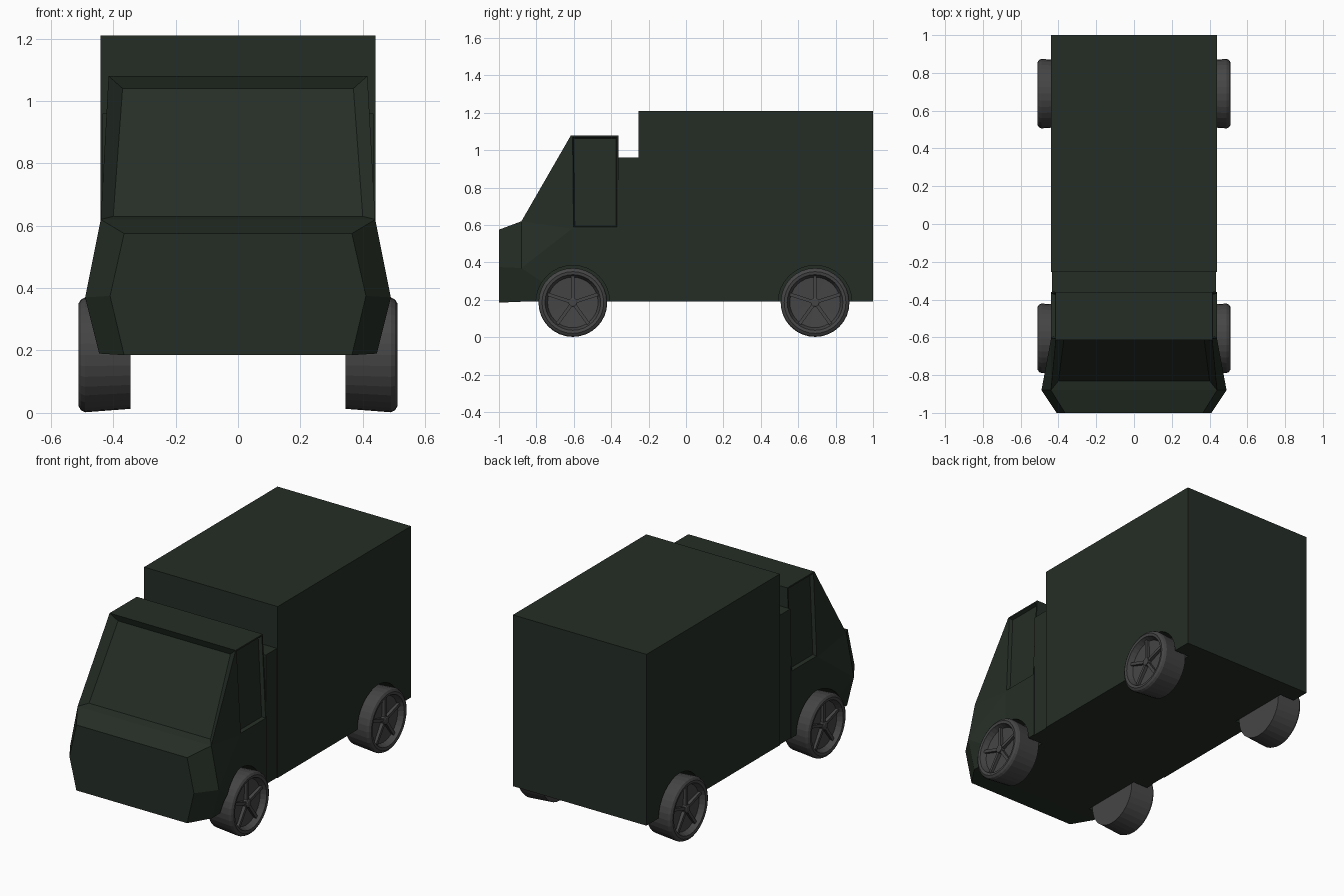
import bpy, bmesh, math
from mathutils import Matrix, Vector

if "Cube" in bpy.data.objects:
    bpy.data.objects.remove(bpy.data.objects["Cube"])


def material(name, rgb):
    m = bpy.data.materials.new(name)
    m.diffuse_color = (*rgb, 1)
    m.use_nodes = True
    m.node_tree.nodes["Principled BSDF"].inputs["Base Color"].default_value = m.diffuse_color
    return m


GREEN = material("dark green paint", (0.018, 0.027, 0.019))
GREY = material("dark grey wheel", (0.060, 0.060, 0.060))


def finish(bm, name, mat):
    bmesh.ops.recalc_face_normals(bm, faces=bm.faces)
    me = bpy.data.meshes.new(name)
    bm.to_mesh(me)
    bm.free()
    ob = bpy.data.objects.new(name, me)
    bpy.context.collection.objects.link(ob)
    me.materials.append(mat)
    return ob


def box(name, lo, hi, mat):
    bm = bmesh.new()
    bmesh.ops.create_cube(bm, size=1)
    lo, hi = Vector(lo), Vector(hi)
    for v in bm.verts:
        v.co = Vector([(lo[i] + hi[i]) / 2 + v.co[i] * (hi[i] - lo[i]) for i in range(3)])
    return finish(bm, name, mat)


def lathe(name, profile, centre, side, mat, steps=32):
    """Turn an (x, radius) profile around the axle."""
    bm = bmesh.new()
    rings = []
    for x, r in profile:
        rings.append([bm.verts.new((side * x, centre[0] + r * math.cos(a), centre[1] + r * math.sin(a)))
                      for a in (2 * math.pi * i / steps for i in range(steps))])
    for a, b in zip(rings, rings[1:]):
        for i in range(steps):
            j = (i + 1) % steps
            bm.faces.new((a[i], a[j], b[j], b[i]))
    bm.faces.new(rings[0])
    bm.faces.new(rings[-1])
    return finish(bm, name, mat)


# Cab shell: points on the right half, mirrored to the left
P = {
    "f1": (0.365, -1.0, 0.575), "f2": (0.41, -1.0, 0.375), "f3": (0.365, -1.0, 0.185),
    "m1": (0.44, -0.88, 0.62), "m2": (0.49, -0.88, 0.37), "m3": (0.445, -0.88, 0.19),
    "pt": (0.415, -0.615, 1.08), "pm": (0.44, -0.61, 0.58), "pb": (0.44, -0.61, 0.19),
    "bt": (0.415, -0.36, 1.08), "bm": (0.44, -0.36, 0.58), "bb": (0.44, -0.36, 0.19),
    "gt": (0.37, -0.60, 1.04), "gb": (0.40, -0.83, 0.63),
}
bm = bmesh.new()
V = {}
for k, (x, y, z) in P.items():
    V[k, 1] = bm.verts.new((x, y, z))
    V[k, -1] = bm.verts.new((-x, y, z))
windows = []
for s in (1, -1):
    for names in ("f1 m1 m2 f2", "f2 m2 m3 f3", "m1 pt pm", "m1 pm m2", "m2 pm pb", "m2 pb m3",
                  "pm bm bb pb", "m1 pt gt gb"):
        bm.faces.new([V[n, s] for n in names.split()])
    windows.append(bm.faces.new([V[n, s] for n in ("pt", "bt", "bm", "pm")]))
# Faces that span the full width: nose, hood, glass, roof, back, floor
bm.faces.new([V[n, 1] for n in ("f1", "f2", "f3")] + [V[n, -1] for n in ("f3", "f2", "f1")])
bm.faces.new([V[n, 1] for n in ("bt", "bm", "bb")] + [V[n, -1] for n in ("bb", "bm", "bt")])
for a, b in (("f1", "m1"), ("m1", "gb"), ("gb", "gt"), ("gt", "pt"), ("pt", "bt"),
             ("f3", "m3"), ("m3", "pb"), ("pb", "bb")):
    bm.faces.new((V[a, 1], V[b, 1], V[b, -1], V[a, -1]))
bmesh.ops.recalc_face_normals(bm, faces=bm.faces)
# Recessed side windows
bmesh.ops.inset_individual(bm, faces=windows, thickness=0.012, depth=0)
bmesh.ops.inset_individual(bm, faces=windows, thickness=0.010, depth=-0.02)
cab = finish(bm, "cab", GREEN)

# Cargo box and the link behind the cab
cargo = box("cargo_box", (-0.44, -0.255, 0.19), (0.44, 1.0, 1.21), GREEN)
box("cab_link", (-0.435, -0.36, 0.19), (0.435, -0.255, 0.96), GREEN)


def cut_arch(body, y, side):
    cutter = lathe("arch_cutter", [(0.34, 0.197), (0.60, 0.197)], (y, 0.187), side, GREEN)
    cutter.hide_render = True
    mod = body.modifiers.new("arch", "BOOLEAN")
    mod.operation = "DIFFERENCE"
    mod.solver = "EXACT"
    mod.object = cutter
    bpy.context.view_layer.objects.active = body
    bpy.ops.object.modifier_apply(modifier=mod.name)
    bpy.data.objects.remove(cutter)


# Wheels with dished rims, hubs and spokes
TYRE = [(0.345, 0.173), (0.49, 0.184), (0.503, 0.178), (0.511, 0.165), (0.508, 0.149),
        (0.500, 0.146), (0.475, 0.135), (0.470, 0.03)]
for body, label, y in ((cab, "front", -0.605), (cargo, "rear", 0.69)):
    for side, hand in ((1, "right"), (-1, "left")):
        cut_arch(body, y, side)
        tag = f"{label}_{hand}"
        lathe(f"{tag}_wheel", TYRE, (y, 0.186), side, GREY)
        lathe(f"{tag}_hub", [(0.465, 0.024), (0.494, 0.024), (0.498, 0.018)], (y, 0.186), side, GREY, 12)
        bm = bmesh.new()
        for i in range(5):
            rot = Matrix.Rotation(math.pi / 2 + i * 2 * math.pi / 5, 4, "X")
            m = (Matrix.Translation((side * 0.480, y, 0.186)) @ rot
                 @ Matrix.Translation((0, 0.08, 0)) @ Matrix.Diagonal((0.02, 0.13, 0.018, 1)))
            bmesh.ops.create_cube(bm, size=1, matrix=m)
        finish(bm, f"{tag}_spokes", GREY)
